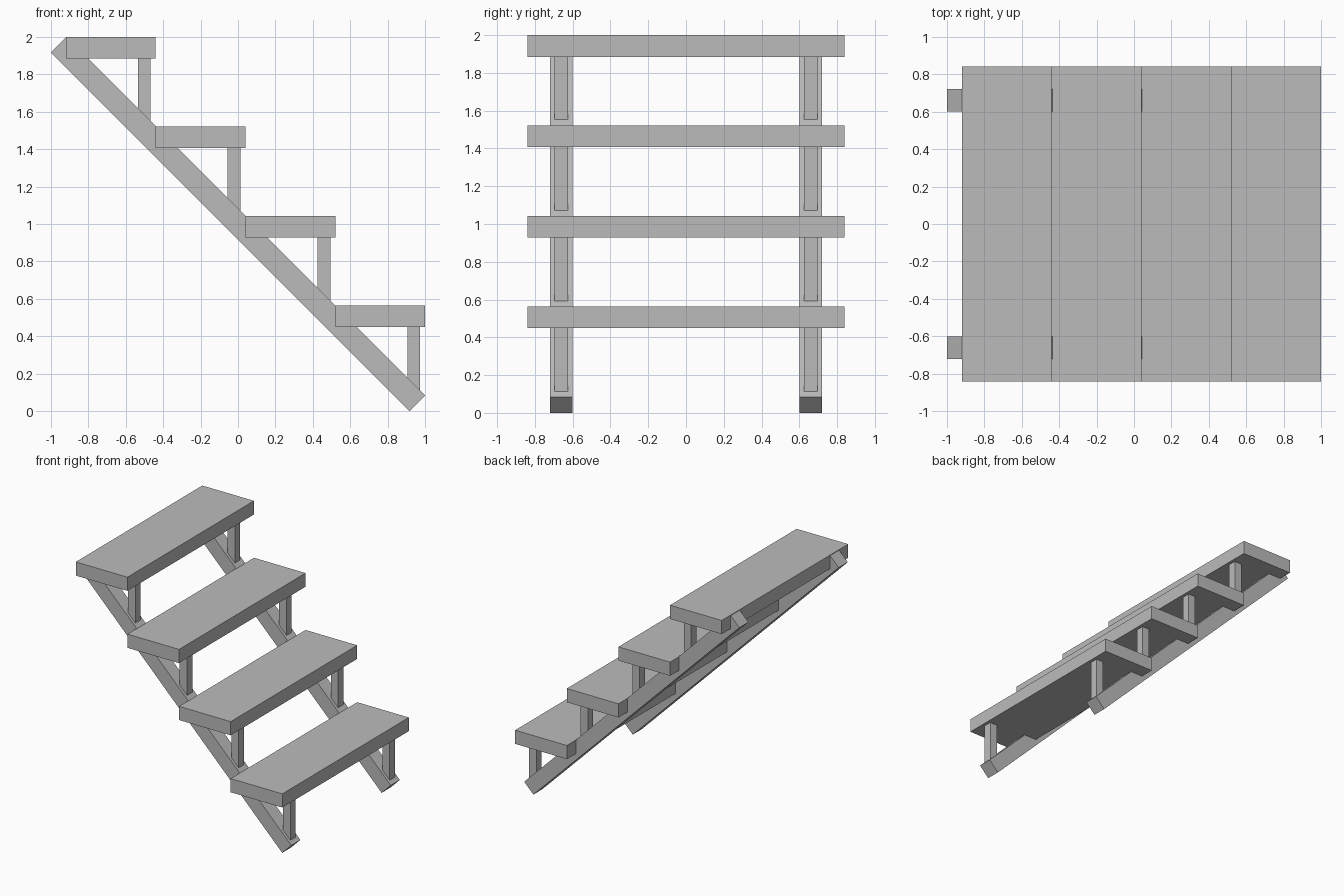
import bpy, bmesh

if "Cube" in bpy.data.objects:
    bpy.data.objects.remove(bpy.data.objects["Cube"])

grey = bpy.data.materials.new("plain grey")
grey.diffuse_color = (0.5, 0.5, 0.5, 1)
grey.use_nodes = True
grey.node_tree.nodes["Principled BSDF"].inputs["Base Color"].default_value = grey.diffuse_color


def extrude_profile(name, points, y0, y1):
    """Solid made from an outline in x and z, running from y0 to y1."""
    bm = bmesh.new()
    face = bm.faces.new([bm.verts.new((x, y0, z)) for x, z in points])
    out = bmesh.ops.extrude_face_region(bm, geom=[face])
    verts = [g for g in out["geom"] if isinstance(g, bmesh.types.BMVert)]
    bmesh.ops.translate(bm, vec=(0, y1 - y0, 0), verts=verts)
    bmesh.ops.recalc_face_normals(bm, faces=bm.faces)
    mesh = bpy.data.meshes.new(name)
    bm.to_mesh(mesh)
    bm.free()
    mesh.materials.append(grey)
    obj = bpy.data.objects.new(name, mesh)
    bpy.context.collection.objects.link(obj)
    return obj


STEP = 0.48      # run and rise of each step
SLOPE = 1.087    # x + z along the upper face of the stringers

# Sloping stringers with square-cut ends
for side, yc in (("front", -0.66), ("back", 0.66)):
    extrude_profile(f"{side}_stringer",
                    [(-1, 1.915), (-0.915, 2.0), (1, 0.085), (0.915, 0)],
                    yc - 0.06, yc + 0.06)

for i in range(4):
    # Tread board
    x0, x1 = -0.92 + STEP * i, -0.44 + STEP * i
    top = 2.0 - 0.4785 * i
    under = top - 0.115
    extrude_profile(f"tread_{i + 1}",
                    [(x0, under), (x1, under), (x1, top), (x0, top)], -0.84, 0.84)
    # Posts standing on the stringers, feet cut to the slope
    p0, p1 = x1 - 0.095, x1 - 0.027
    for side, yc in (("front", -0.66), ("back", 0.66)):
        extrude_profile(f"{side}_post_{i + 1}",
                        [(p0, SLOPE - p0 - 0.01), (p1, SLOPE - p1 - 0.01),
                         (p1, under), (p0, under)], yc - 0.035, yc + 0.035)
